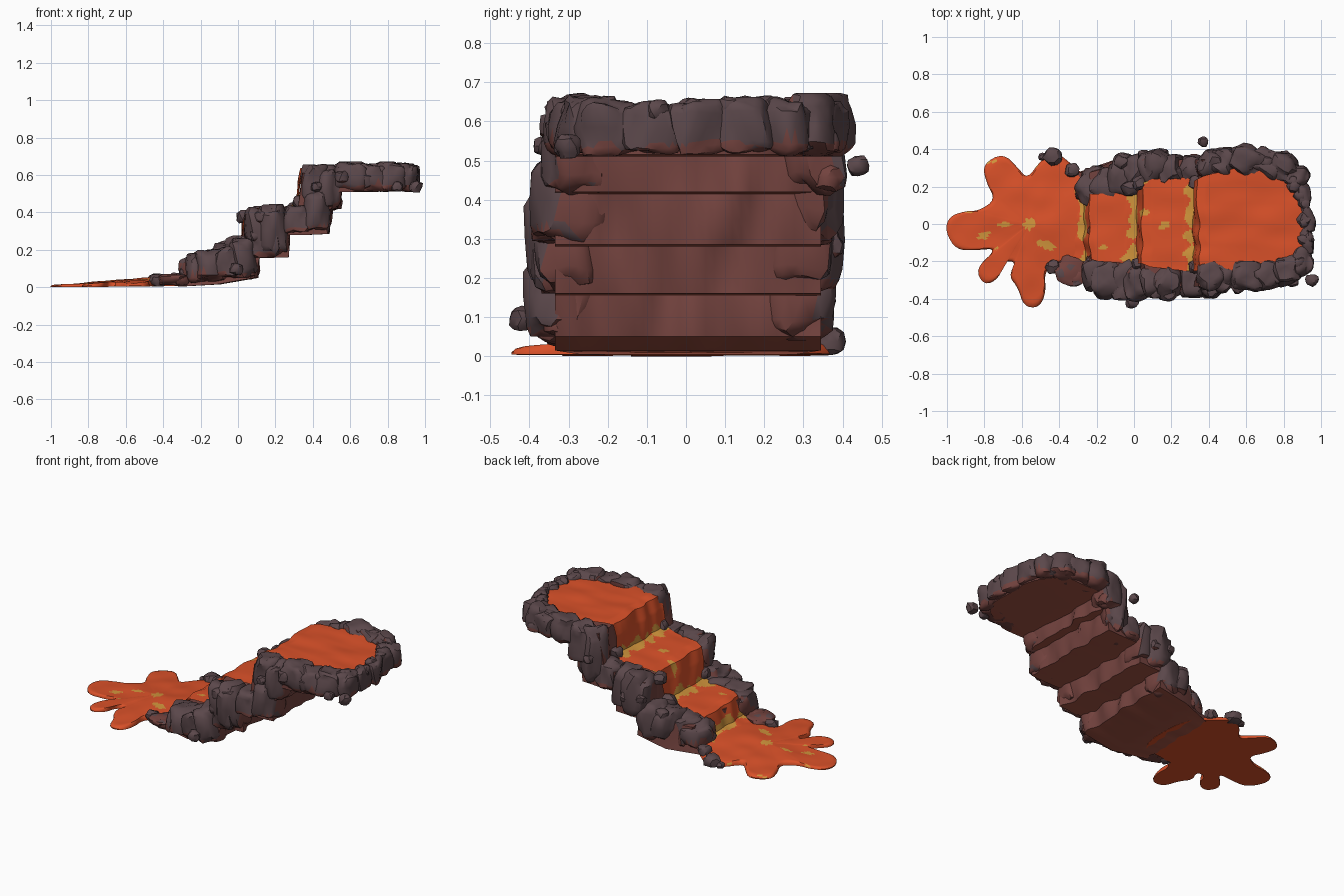
import bpy, bmesh, math, random
from mathutils import Vector, noise

if "Cube" in bpy.data.objects:
    bpy.data.objects.remove(bpy.data.objects["Cube"])

random.seed(7)


def material(name, rgb):
    m = bpy.data.materials.new(name)
    m.diffuse_color = (*rgb, 1)
    m.use_nodes = True
    m.node_tree.nodes["Principled BSDF"].inputs["Base Color"].default_value = m.diffuse_color
    return m


ROCK = material("dark rock", (0.105, 0.064, 0.070))
WARM = material("warm rock", (0.17, 0.055, 0.048))
EMBER = material("ember rock", (0.36, 0.085, 0.055))
LAVA = material("orange lava", (0.70, 0.082, 0.022))
GLOW = material("yellow lava", (0.64, 0.30, 0.045))


def finish(bm, name, mats, rule=None, angle=40):
    bmesh.ops.recalc_face_normals(bm, faces=bm.faces)
    bm.normal_update()
    if rule:
        for f in bm.faces:
            f.material_index = rule(f)
    me = bpy.data.meshes.new(name)
    bm.to_mesh(me)
    bm.free()
    for m in mats:
        me.materials.append(m)
    ob = bpy.data.objects.new(name, me)
    bpy.context.collection.objects.link(ob)
    bpy.ops.object.select_all(action='DESELECT')
    ob.select_set(True)
    bpy.context.view_layer.objects.active = ob
    bpy.ops.object.shade_smooth_by_angle(angle=math.radians(angle))
    return ob


def round_end(x, y):
    # bends the far end of the top basin into an arc
    return x if x < 0.5 else 0.5 + (x - 0.5) * (1 - min(1, abs(y - 0.02) / 0.42) ** 3.5)


# rock bed: stepped profile lofted across y
bed = [(-0.34, 0.03), (-0.23, 0.05), (-0.22, 0.16), (0.04, 0.18), (0.06, 0.39), (0.34, 0.40),
       (0.37, 0.61), (0.6, 0.61), (0.93, 0.61), (0.94, 0.515), (0.75, 0.51), (0.545, 0.51),
       (0.545, 0.47), (0.54, 0.42), (0.49, 0.415), (0.49, 0.35), (0.485, 0.285), (0.38, 0.28),
       (0.265, 0.28), (0.265, 0.22), (0.26, 0.16), (0.105, 0.155), (0.105, 0.10), (0.10, 0.05),
       (-0.1, 0.015), (-0.3, 0.004)]
bm = bmesh.new()
rows = []
N = 30
for j in range(N + 1):
    y = -0.335 + 0.68 * j / N
    row = []
    for x, z in bed:
        w = 0.034 * noise.noise((y * 11, z * 7, 3)) - 0.008
        yy = y * (0.8 if x < -0.15 else 1)
        row.append(bm.verts.new((round_end(x, y) + w, yy, z)))
    rows.append(row)
n = len(bed)
for a, b in zip(rows, rows[1:]):
    for i in range(n):
        bm.faces.new((a[i], a[(i + 1) % n], b[(i + 1) % n], b[i]))
bm.faces.new(rows[0])
bm.faces.new(rows[-1])
bm.normal_update()
bmesh.ops.triangulate(bm, faces=[f for f in bm.faces if len(f.verts) > 4])
finish(bm, "rock_bed", [WARM, EMBER], lambda f: int(f.normal.z < -0.7), 50)

# lava stream: x, z, lower y, upper y along the flow
flow = [(0.92, 0.632, -0.27, 0.30), (0.6, 0.635, -0.28, 0.31), (0.39, 0.645, -0.27, 0.26),
        (0.345, 0.635, -0.25, 0.24), (0.325, 0.56, -0.25, 0.23), (0.315, 0.45, -0.25, 0.23),
        (0.27, 0.428, -0.25, 0.25), (0.09, 0.42, -0.23, 0.24), (0.04, 0.405, -0.21, 0.22),
        (0.025, 0.33, -0.21, 0.2), (0.015, 0.225, -0.21, 0.19), (-0.04, 0.202, -0.21, 0.18),
        (-0.2, 0.19, -0.2, 0.16), (-0.235, 0.175, -0.19, 0.16), (-0.25, 0.12, -0.19, 0.16),
        (-0.265, 0.065, -0.2, 0.17), (-0.33, 0.045, -0.2, 0.18)]
path = []
for a, b in zip(flow, flow[1:]):
    d = math.hypot(a[0] - b[0], a[1] - b[1])
    k = max(1, round(d / 0.011))
    path += [[p + (q - p) * s / k for p, q in zip(a, b)] for s in range(k)]
path.append(flow[-1])
bm = bmesh.new()
M = 44
rows = []
for x, z, lo, hi in path:
    row = []
    for j in range(M + 1):
        y = lo + (hi - lo) * j / M
        w = noise.noise((x * 5, y * 9, z * 3))
        row.append(bm.verts.new((round_end(x, y) + 0.018 * noise.noise((y * 12, z * 4, 1)),
                                 y, z + 0.008 * w)))
    rows.append(row)
for a, b in zip(rows, rows[1:]):
    for j in range(M):
        bm.faces.new((a[j], a[j + 1], b[j + 1], b[j]))


def glow_rule(f):
    # yellow pooling at the foot of each fall, plus a few thin streaks
    c = f.calc_center_median()
    if c.x > 0.37 or c.z > 0.52:
        return 0
    v = noise.noise((c.x * 9, c.y * 16, 4)) * 0.7
    for fx, fz in ((0.305, 0.44), (0.0, 0.215), (-0.262, 0.06)):
        d = math.hypot(c.x - fx, (c.z - fz) * 0.8)
        v += max(0, 0.65 - d * 11)
    return int(v > 0.34)


bmesh.ops.solidify(bm, geom=bm.faces[:], thickness=0.02)
finish(bm, "lava_stream", [LAVA, GLOW], glow_rule)

# lava splash: lobed puddle on the ground
edge = [(-1.01, -.04), (-.99, .04), (-.9, .07), (-.83, .07), (-.74, .13), (-.79, .22), (-.81, .32),
        (-.7, .38), (-.62, .3), (-.57, .24), (-.5, .34), (-.42, .39), (-.32, .31), (-.2, .2),
        (-.2, -.2), (-.4, -.2), (-.48, -.25), (-.47, -.37), (-.51, -.45), (-.59, -.44),
        (-.62, -.34), (-.67, -.28), (-.63, -.2), (-.70, -.2), (-.72, -.29), (-.8, -.33),
        (-.85, -.24), (-.73, -.13), (-.84, -.14), (-.95, -.14)]
for _ in range(2):
    edge = [(a[0] * s + b[0] * (1 - s), a[1] * s + b[1] * (1 - s))
            for a, b in zip(edge, edge[1:] + edge[:1]) for s in (0.75, 0.25)]
bm = bmesh.new()
cx, cy = -0.56, 0.0
rings = []
steps = [(1, 0.0), (1.0, 0.4), (0.975, 0.8)] + [(0.94 - 0.05 * i, 1 + 0.012 * i) for i in range(18)]
for s, h in steps:
    ring = []
    for x, y in edge:
        px, py = cx + (x - cx) * s, cy + (y - cy) * s
        top = 0.016 + 0.045 * max(0, (px + 0.9) / 0.65) * max(0.4, 1 - abs(py) * 1.5)
        z = 0.012 * max(0, px + 0.9) * (h == 0) + top * h + 0.008 * h * noise.noise((px * 8, py * 8, 0))
        ring.append(bm.verts.new((px, py, max(0, z))))
    rings.append(ring)
K = len(edge)
for a, b in zip(rings, rings[1:]):
    for i in range(K):
        bm.faces.new((a[i], a[(i + 1) % K], b[(i + 1) % K], b[i]))
bm.faces.new(rings[-1])
bottom = bm.faces.new(rings[0])
bm.normal_update()
bmesh.ops.triangulate(bm, faces=[bottom])


def puddle_rule(f):
    c = f.calc_center_median()
    return int(f.normal.z > 0.3 and noise.noise((c.x * 12, c.y * 15, 9.4)) > 0.54)


finish(bm, "lava_splash", [LAVA, GLOW], puddle_rule)


# boulders: boxy lumpy rocks sitting on the step levels
def boulder(bm, x, y, rx, ry, z0, z1, sub=3, boxy=0.5):
    seed = random.uniform(0, 90)
    vs = bmesh.ops.create_icosphere(bm, subdivisions=sub, radius=1)['verts']
    turn = random.uniform(-0.5, 0.5)
    for v in vs:
        d = v.co.copy()
        k = 1 + 0.32 * noise.noise(d * 1.4 + Vector((seed, 0, 0)))
        p = [math.copysign(abs(c) ** e, c) * k for c, e in zip(d, (0.8, 0.8, boxy))]
        px, py = p[0] * rx, p[1] * ry
        z = (z0 + z1) / 2 + max(-1, min(1.04, p[2])) * (z1 - z0) / 2
        v.co = (x + px * math.cos(turn) - py * math.sin(turn),
                y + px * math.sin(turn) + py * math.cos(turn), max(0.003, z))


def floor_at(x):
    # height of the underside step at x
    return next((z for lim, z in ((.10, .04), (.26, .16), (.49, .28), (.54, .41)) if x < lim), .51)


def rock_rule(f):
    # warm at the base and on faces turned to the lava
    c = f.calc_center_median()
    if f.normal.z < -0.7:
        return 1
    inner = c.y * f.normal.y < -0.03 and f.normal.z < 0.35 and c.x < 0.85
    low = c.z < floor_at(c.x) + 0.035 + 0.03 * noise.noise(c * 14)
    return int(inner or low)


# each bank: x, y, radius x, radius y, bottom z, top z
left = [(-.22, .20, .09, .10, .02, .17), (-.14, .20, .09, .11, .02, .20), (-.05, .25, .09, .11, .04, .24),
        (.02, .28, .09, .10, .04, .27), (.12, .30, .09, .10, .16, .43), (.19, .29, .08, .09, .17, .44),
        (.32, .29, .08, .08, .28, .45), (.42, .31, .08, .09, .285, .65), (.48, .33, .07, .08, .41, .65),
        (.60, .34, .10, .08, .51, .67), (.71, .33, .09, .08, .51, .66), (.80, .31, .08, .07, .51, .67)]
right = [(-.34, -.25, .09, .07, .01, .07), (-.20, -.26, .08, .09, .02, .18), (-.14, -.29, .09, .10, .03, .20),
         (-.04, -.30, .09, .11, .04, .22), (.02, -.31, .08, .10, .05, .26), (.13, -.31, .09, .09, .16, .43),
         (.19, -.31, .08, .09, .165, .44), (.32, -.31, .08, .09, .28, .44), (.42, -.29, .08, .10, .285, .52),
         (.42, -.27, .08, .09, .45, .655), (.48, -.28, .07, .08, .41, .65), (.60, -.28, .10, .08, .51, .67),
         (.72, -.27, .09, .08, .51, .66), (.81, -.25, .08, .08, .51, .665)]
end = [(.87, .25, .06, .07, .51, .66), (.905, .15, .04, .07, .515, .66), (.925, .04, .035, .08, .515, .655),
       (.925, -.08, .035, .08, .515, .65), (.90, -.20, .055, .08, .51, .66)]
for name, bank in (("left_bank_rocks", left), ("right_bank_rocks", right), ("basin_end_rocks", end)):
    bm = bmesh.new()
    for b in bank:
        boulder(bm, *b)
        # small stones wedged against the big one
        for _ in range(2):
            s = random.uniform(.025, .045)
            side = math.copysign(1, b[1])
            zc = random.uniform(b[4] + s, max(b[4] + s, b[5] - s))
            if name != "basin_end_rocks":
                boulder(bm, b[0] + random.uniform(-.05, .05), b[1] + side * random.uniform(-.6, .7) * b[3],
                        s, s, zc - s, min(zc + s, b[5]), 2, .8)
            else:
                boulder(bm, b[0] + random.uniform(-.03, .01), b[1] + random.uniform(-.05, .05),
                        s, s, b[5] - 1.6 * s, b[5] + .005, 2, .8)
    finish(bm, name, [ROCK, WARM], rock_rule, 35)

# loose stones around the flow
bm = bmesh.new()
for x, y, z, r in ((-.43, .36, .035, .05), (-.49, .36, .025, .022), (-.33, .29, .05, .04), (-.43, -.23, .035, .04),
                   (.37, .44, .49, .03), (-.07, .33, .22, .04), (.05, .37, .3, .03), (-.01, -.42, .1, .035),
                   (.95, -.3, .54, .035), (.85, -.31, .54, .03), (.85, .30, .55, .03), (.42, -.36, .54, .03),
                   (-.28, .16, .08, .035), (.03, .22, .38, .04), (-.02, .19, .24, .045), (.33, .22, .46, .04),
                   (.33, -.23, .46, .04), (.02, -.21, .25, .035)):
    boulder(bm, x, y, r, r * .9, max(0, z - r), z + r * .8, 2, .8)
finish(bm, "loose_stones", [ROCK], None, 30)
